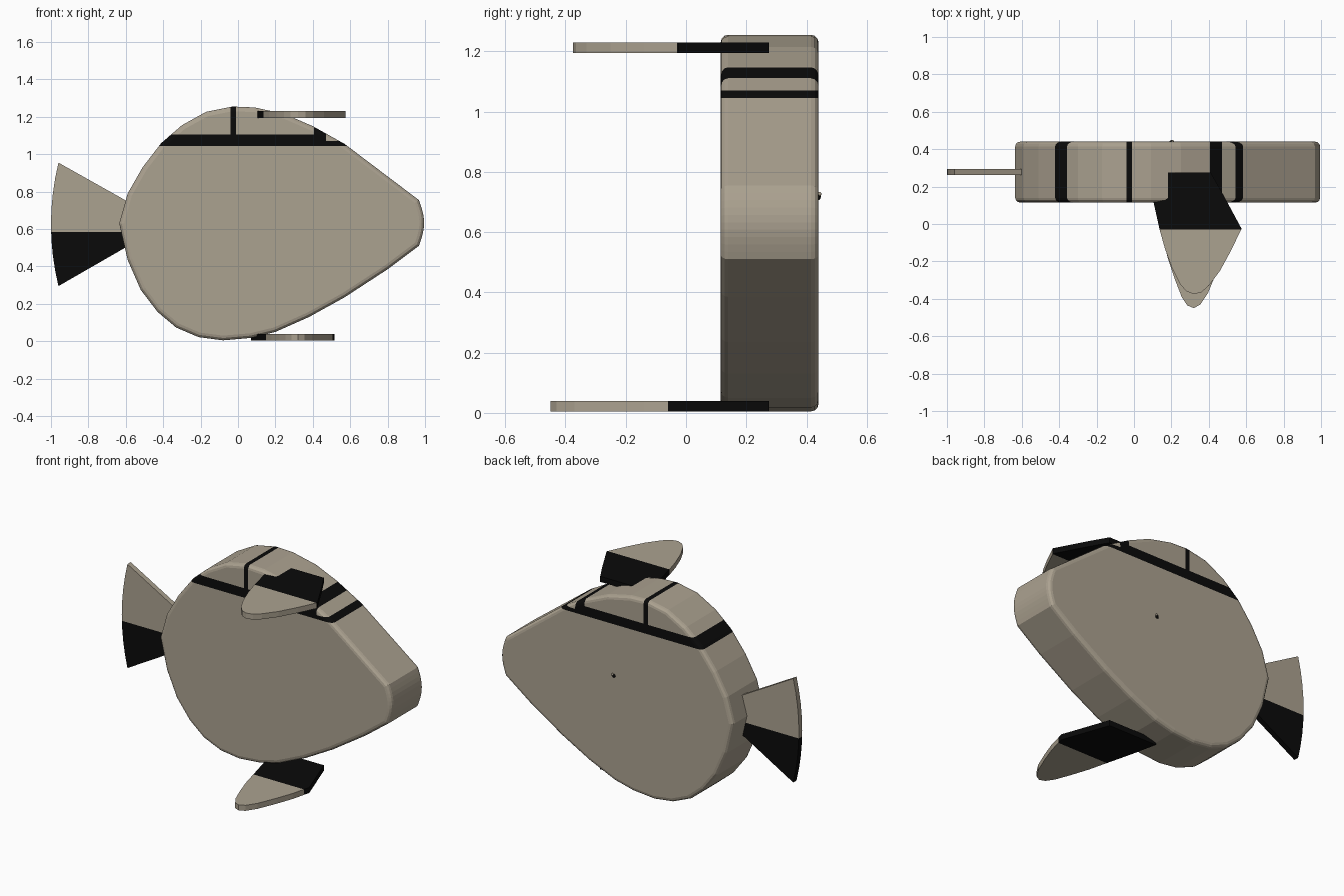
import bpy, bmesh, math
from mathutils import Vector

if "Cube" in bpy.data.objects:
    bpy.data.objects.remove(bpy.data.objects["Cube"])


def material(name, rgb):
    m = bpy.data.materials.new(name)
    m.use_nodes = True
    m.diffuse_color = (*rgb, 1)
    m.node_tree.nodes["Principled BSDF"].inputs["Base Color"].default_value = (*rgb, 1)
    return m


MATS = [material("warm grey", (0.41, 0.36, 0.28)), material("black", (0.003, 0.003, 0.003))]
X, Y, Z = Vector((1, 0, 0)), Vector((0, 1, 0)), Vector((0, 0, 1))


def prism(points, axis, low, high):
    """Extrude an outline along y (outline in x, z) or along z (outline in x, y)."""
    bm = bmesh.new()
    place = lambda a, b, c: (a, c, b) if axis == Y else (a, b, c)
    base = bm.faces.new([bm.verts.new(place(a, b, low)) for a, b in points])
    new = bmesh.ops.extrude_face_region(bm, geom=[base])["geom"]
    verts = [g for g in new if isinstance(g, bmesh.types.BMVert)]
    bmesh.ops.translate(bm, verts=verts, vec=axis * (high - low))
    bmesh.ops.recalc_face_normals(bm, faces=bm.faces)
    return bm


def cut(bm, axis, value, above=-9):
    """Split the faces lying above a height along a plane."""
    faces = [f for f in bm.faces if f.calc_center_median().z > above]
    geom = faces + list({e for f in faces for e in f.edges}) + list({v for f in faces for v in f.verts})
    bmesh.ops.bisect_plane(bm, geom=geom, plane_co=axis * value, plane_no=axis, dist=1e-5)


def finish(name, bm, is_black):
    for f in bm.faces:
        f.material_index = int(is_black(f.calc_center_bounds()))
    mesh = bpy.data.meshes.new(name)
    bm.to_mesh(mesh)
    bm.free()
    for m in MATS:
        mesh.materials.append(m)
    ob = bpy.data.objects.new(name, mesh)
    bpy.context.collection.objects.link(ob)
    return ob


# Body: egg-shaped slab with a shallow curved nose and rounded rims
nose = [(0.967 + 0.028 * math.sin(math.pi * i / 10), 0.755 - 0.0245 * i) for i in range(11)]
outline = [(-0.635, 0.63), (-0.59, 0.79), (-0.51, 0.93), (-0.41, 1.06), (-0.3, 1.155),
           (-0.17, 1.227), (-0.03, 1.255), (0.09, 1.25), (0.25, 1.215), (0.4, 1.15),
           (0.57, 1.055)] + nose + [
           (0.8, 0.385), (0.57, 0.235), (0.38, 0.13), (0.2, 0.05), (0.07, 0.018),
           (-0.08, 0.005), (-0.21, 0.022), (-0.33, 0.073), (-0.43, 0.157),
           (-0.52, 0.275), (-0.59, 0.435)]
body = prism(outline, Y, 0.115, 0.44)
rims = [e for e in body.edges if abs(e.verts[0].co.y - e.verts[1].co.y) < 1e-4]
bmesh.ops.bevel(body, geom=rims, offset=0.025, segments=3, profile=0.5, affect='EDGES')

# Canopy: black frame with three window panels
SILL, PANE, SMALL = 1.045, 1.105, 1.07
cut(body, Z, SILL)
for x in (-0.04, -0.01, 0.405, 0.47, 0.55):
    cut(body, X, x, SILL)
for z in (PANE, SMALL):
    cut(body, Z, z, SILL)


def canopy_frame(c):
    pane = c.z > PANE and (c.x < -0.04 or -0.01 < c.x < 0.405)
    small = c.z > SMALL and 0.47 < c.x < 0.55
    return c.z > SILL and not pane and not small


finish("body", body, canopy_frame)

# Tail fan, black in its lower part
arc = [(-1 + 0.04 * t * t, 0.625 + 0.33 * t) for t in [1 - i / 4 for i in range(9)]]
tail = prism([(-0.595, 0.75)] + arc + [(-0.595, 0.505)], Y, 0.262, 0.295)
cut(tail, Z, 0.585)
finish("tail", tail, lambda c: c.z < 0.585)

# Upper and lower fins with black roots
FINS = {
    "upper_fin": ([(0.07, 0.275), (0.105, 0.115), (0.137, -0.03), (0.165, -0.13), (0.205, -0.24),
                   (0.245, -0.32), (0.28, -0.36), (0.32, -0.375), (0.36, -0.365), (0.4, -0.33),
                   (0.46, -0.25), (0.52, -0.14), (0.575, -0.025), (0.47, 0.17), (0.41, 0.275)],
                  1.195, 1.23, -0.03),
    "lower_fin": ([(0.07, 0.275), (0.105, 0.115), (0.15, -0.06), (0.18, -0.18), (0.22, -0.3),
                   (0.255, -0.39), (0.285, -0.435), (0.32, -0.45), (0.355, -0.43), (0.395, -0.37),
                   (0.445, -0.25), (0.485, -0.14), (0.505, -0.06), (0.515, -0.02), (0.41, 0.275)],
                  0.005, 0.04, -0.06),
}
for name, (points, low, high, split) in FINS.items():
    fin = prism(points, Z, low, high)
    cut(fin, Y, split)
    finish(name, fin, lambda c: c.y > split)

# Eye: tiny stud on the back face with a pale dot
for name, radius, pos, dark in (("eye", 0.014, (0.2, 0.434, 0.718), True),
                                ("eye_highlight", 0.007, (0.206, 0.443, 0.726), False)):
    ball = bmesh.new()
    bmesh.ops.create_uvsphere(ball, u_segments=12, v_segments=8, radius=radius)
    bmesh.ops.translate(ball, verts=ball.verts, vec=pos)
    finish(name, ball, lambda c: dark)
